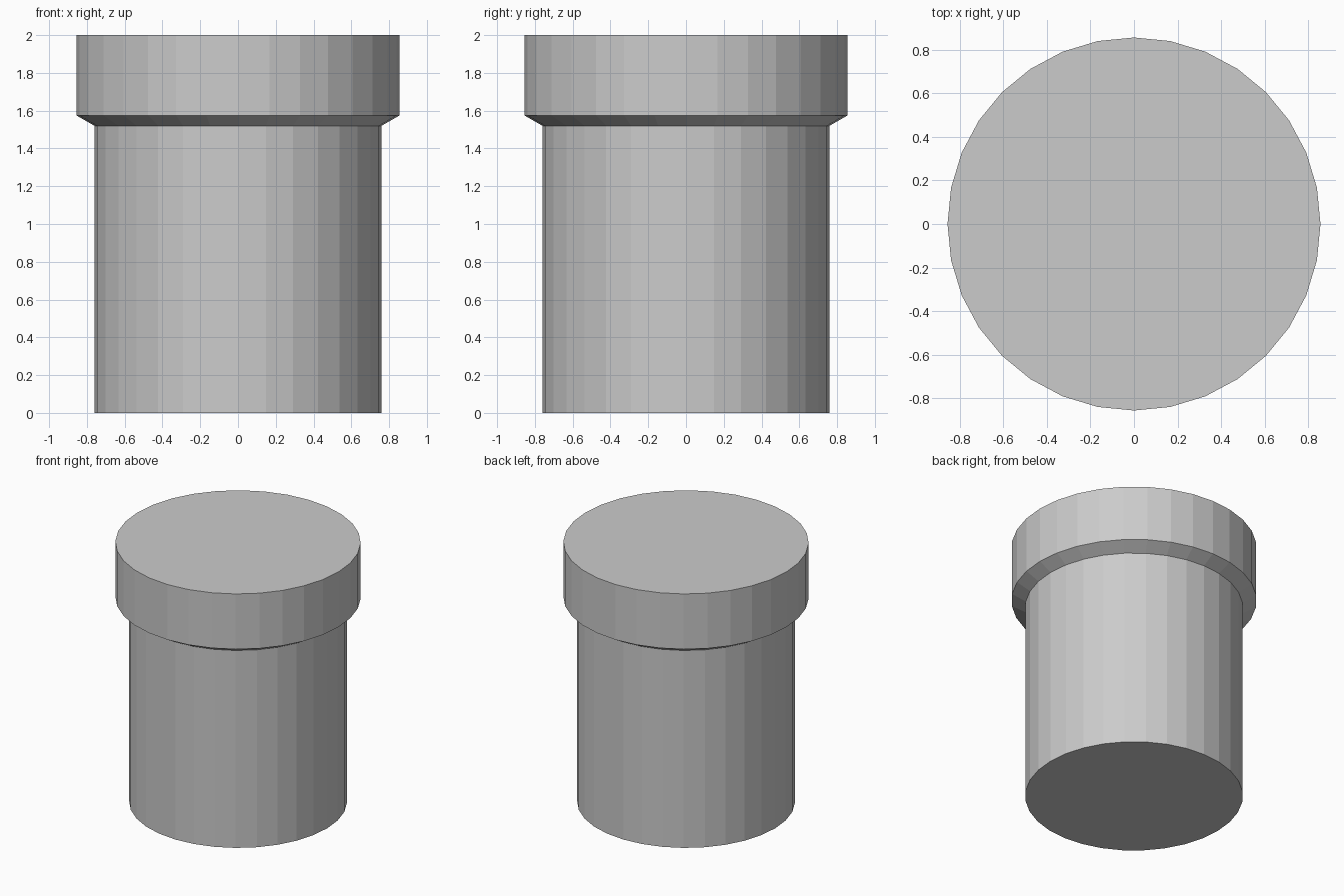
import bpy, bmesh
from math import cos, sin, tau

if "Cube" in bpy.data.objects:
    bpy.data.objects.remove(bpy.data.objects["Cube"])

SIDES = 32
# Profile (radius, height): straight body, sloped shoulder, wider cap
PROFILE = [(0.76, 0.0), (0.76, 1.52), (0.856, 1.575), (0.856, 2.0)]

bm = bmesh.new()
rings = [[bm.verts.new((r * cos(tau * i / SIDES), r * sin(tau * i / SIDES), z))
          for i in range(SIDES)] for r, z in PROFILE]

# Side walls
for low, high in zip(rings, rings[1:]):
    for i in range(SIDES):
        j = (i + 1) % SIDES
        bm.faces.new((low[i], low[j], high[j], high[i]))

# Flat bottom and top
bm.faces.new(rings[0][::-1])
bm.faces.new(rings[-1])

mesh = bpy.data.meshes.new("capped_post")
bm.to_mesh(mesh)
bm.free()
bpy.context.collection.objects.link(bpy.data.objects.new("capped_post", mesh))
